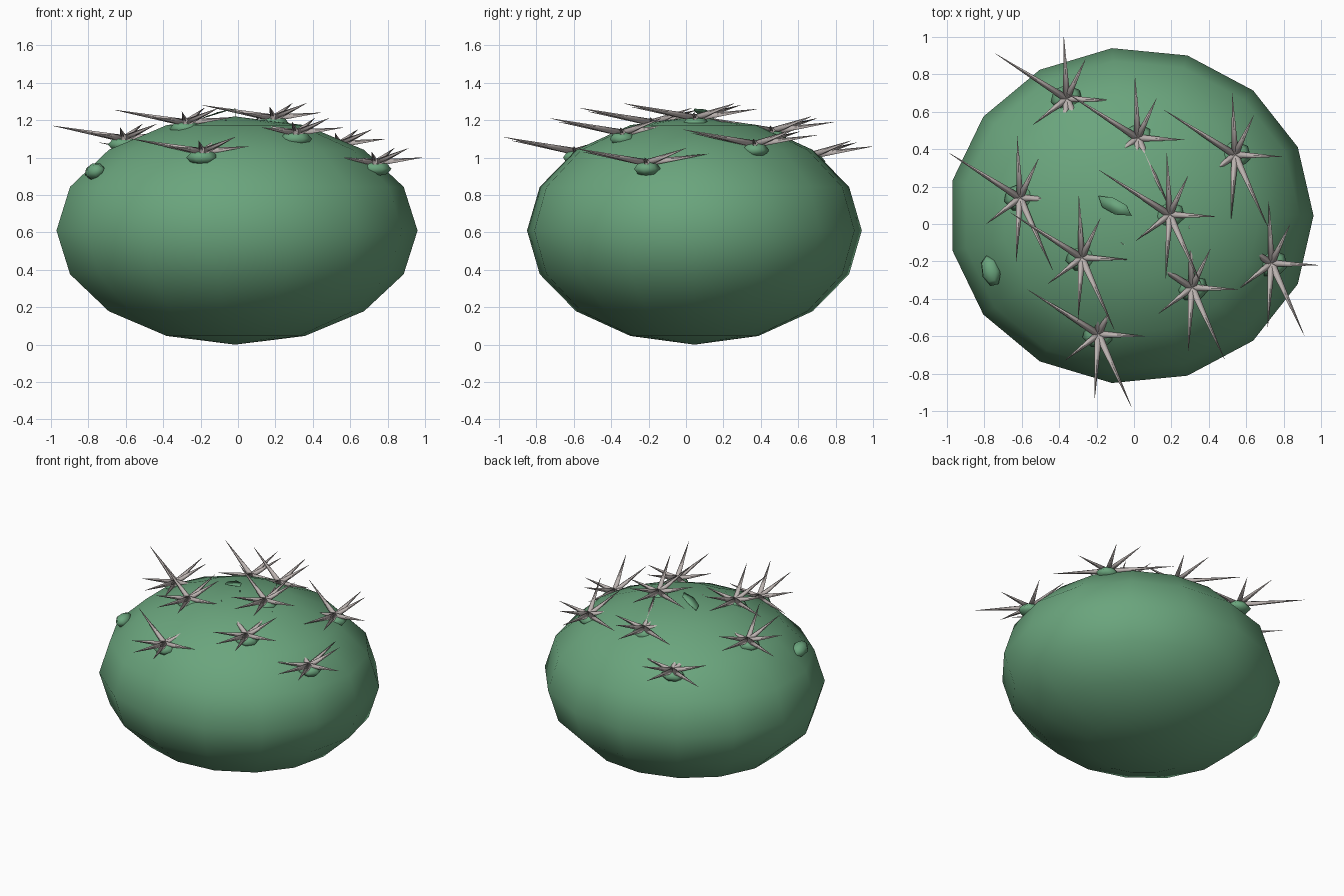
import bpy, bmesh, math
from mathutils import Vector, Matrix

if "Cube" in bpy.data.objects:
    bpy.data.objects.remove(bpy.data.objects["Cube"])


def material(name, rgb):
    m = bpy.data.materials.new(name)
    m.diffuse_color = (*rgb, 1)
    m.use_nodes = True
    m.node_tree.nodes["Principled BSDF"].inputs["Base Color"].default_value = m.diffuse_color
    return m


GREEN = material("cactus green", (0.145, 0.375, 0.205))
GREY = material("spine grey", (0.50, 0.45, 0.435))


def finish(bm, name, mat, smooth=True):
    mesh = bpy.data.meshes.new(name)
    bm.to_mesh(mesh)
    bm.free()
    mesh.materials.append(mat)
    for p in mesh.polygons:
        p.use_smooth = smooth
    obj = bpy.data.objects.new(name, mesh)
    bpy.context.collection.objects.link(obj)
    return obj


def ellipsoid(bm, sides, rings, centre, scale, rot=None):
    m = Matrix.Translation(centre)
    if rot:
        m = m @ rot
    m = m @ Matrix.Diagonal((*scale, 1))
    bmesh.ops.create_uvsphere(bm, u_segments=sides, v_segments=rings, radius=1, matrix=m)


def spike(bm, base, tip, radius):
    d = tip - base
    m = Matrix.Translation((base + tip) / 2) @ d.to_track_quat('Z', 'Y').to_matrix().to_4x4()
    bmesh.ops.create_cone(bm, cap_ends=True, segments=5, radius1=radius, radius2=0.0008,
                          depth=d.length, matrix=m)


# squat body
bm = bmesh.new()
ellipsoid(bm, 15, 8, (0, 0, 0), (1, 1, 1))
a = math.atan2(0, 1)
first = max(bm.verts, key=lambda v: v.co.x)
a = math.atan2(first.co.y, first.co.x)
bmesh.ops.transform(bm, verts=bm.verts, matrix=Matrix.Translation((-0.016, 0.045, 0.61))
                    @ Matrix.Diagonal((0.976, 0.9, 0.61, 1)) @ Matrix.Rotation(-a, 4, 'Z'))
finish(bm, "body", GREEN)

# star clusters of spines, all facing the same way
clusters = [(-0.36, 0.67, 1.01), (0.02, 0.46, 1.14), (0.54, 0.37, 1.07),
            (-0.61, 0.14, 1.10), (0.19, 0.05, 1.21), (-0.28, -0.18, 1.185),
            (0.31, -0.34, 1.13), (-0.19, -0.59, 1.03), (0.735, -0.21, 0.97)]
rays = [(-0.38, 0.24, 0.07), (-0.015, 0.33, 0.05), (0.10, 0.21, 0.08), (0.25, -0.01, 0.03),
        (0.175, -0.385, 0.08), (-0.02, -0.34, 0.06), (-0.18, -0.14, 0.03)]
for i, c in enumerate(clusters):
    c = Vector(c)
    bm = bmesh.new()
    for r in rays:
        spike(bm, c, c + Vector(r), 0.021)
    ellipsoid(bm, 6, 4, c, (0.028, 0.028, 0.022))
    finish(bm, f"spine_cluster_{i + 1}", GREY)
    # green pad under the spines
    bm = bmesh.new()
    ellipsoid(bm, 7, 4, c - Vector((0, 0, 0.03)), (0.088, 0.075, 0.04))
    finish(bm, f"spine_pad_{i + 1}", GREEN)

# bare pad on the left shoulder
bm = bmesh.new()
ellipsoid(bm, 7, 4, (-0.765, -0.25, 0.925), (0.055, 0.088, 0.045),
          Matrix.Rotation(math.radians(-20), 4, 'Y') @ Matrix.Rotation(math.radians(15), 4, 'Z'))
finish(bm, "bare_pad", GREEN)

# thin leaf flap on the crown, held by a fine stalk
bm = bmesh.new()
outline = [(-0.19, 0.15, 1.212), (-0.11, 0.14, 1.243), (-0.04, 0.10, 1.258),
           (-0.015, 0.045, 1.262), (-0.10, 0.05, 1.245), (-0.17, 0.09, 1.222)]
bm.faces.new([bm.verts.new(p) for p in reversed(outline)])
flap = finish(bm, "crown_leaf", GREEN)
mod = flap.modifiers.new("thickness", 'SOLIDIFY')
mod.thickness = 0.003
bm = bmesh.new()
spike(bm, Vector((-0.015, 0.045, 1.2)), Vector((-0.015, 0.045, 1.262)), 0.003)
finish(bm, "crown_stalk", GREEN)
